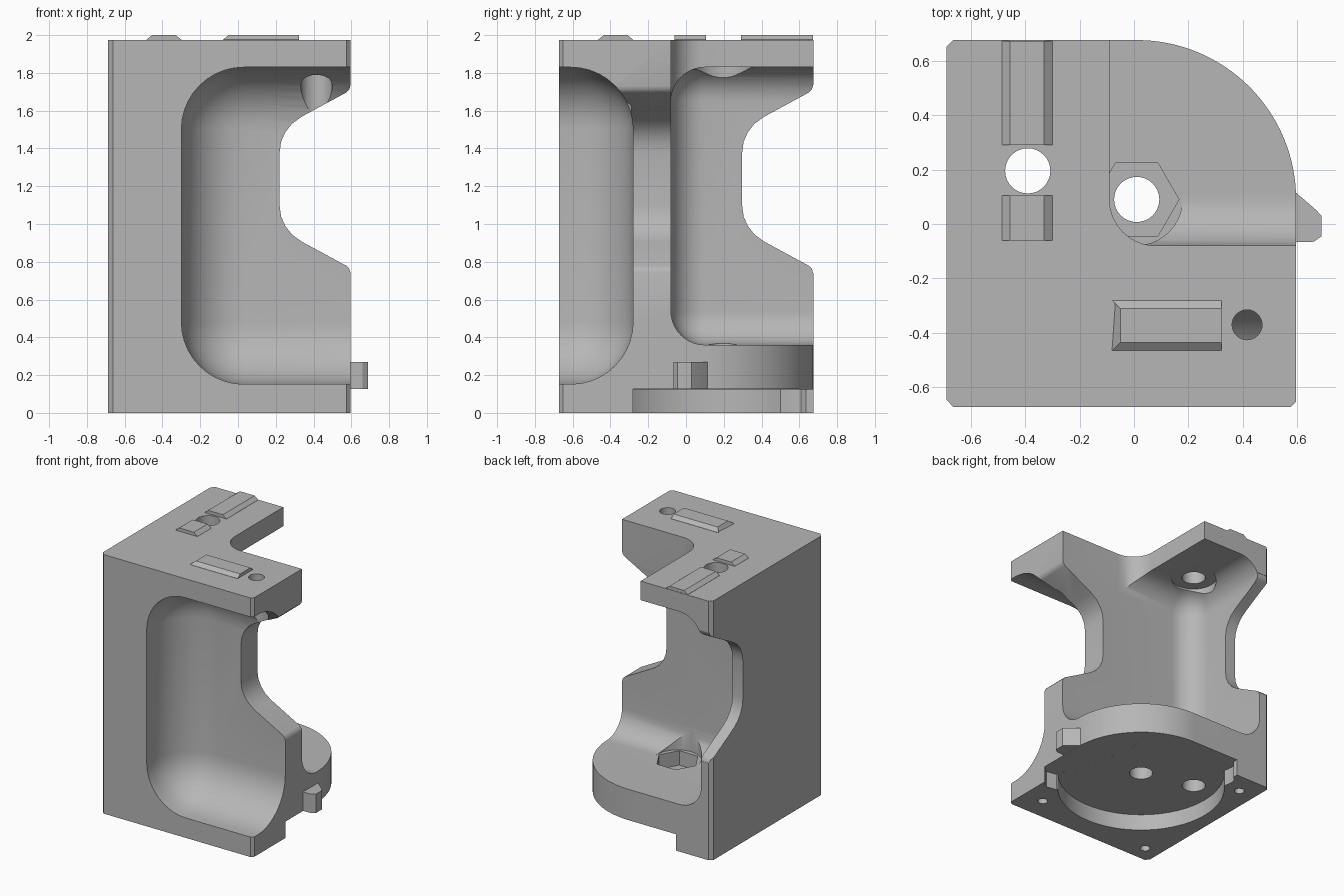
import bpy, bmesh, math
from mathutils import Vector

if "Cube" in bpy.data.objects:
    bpy.data.objects.remove(bpy.data.objects["Cube"])

grey = bpy.data.materials.new("light grey")
grey.diffuse_color = (0.47, 0.47, 0.47, 1)
grey.use_nodes = True
grey.node_tree.nodes["Principled BSDF"].inputs["Base Color"].default_value = grey.diffuse_color

CX, CY = 0.01, 0.09          # centre of the round base


def finish(bm, name):
    bmesh.ops.recalc_face_normals(bm, faces=bm.faces)
    me = bpy.data.meshes.new(name)
    bm.to_mesh(me)
    bm.free()
    me.materials.append(grey)
    ob = bpy.data.objects.new(name, me)
    bpy.context.collection.objects.link(ob)
    return ob


def prism(name, pts, lo, hi, axis="z"):
    place = {"x": lambda a, b, h: (h, a, b),
             "y": lambda a, b, h: (a, h, b),
             "z": lambda a, b, h: (a, b, h)}[axis]
    bm = bmesh.new()
    low = [bm.verts.new(place(a, b, lo)) for a, b in pts]
    top = [bm.verts.new(place(a, b, hi)) for a, b in pts]
    bm.faces.new(low)
    bm.faces.new(top)
    n = len(pts)
    for i in range(n):
        j = (i + 1) % n
        bm.faces.new((low[i], low[j], top[j], top[i]))
    return finish(bm, name)


def arc(cx, cy, r, a0, a1, n):
    return [(cx + r * math.cos(math.radians(a0 + (a1 - a0) * i / n)),
             cy + r * math.sin(math.radians(a0 + (a1 - a0) * i / n))) for i in range(n + 1)]


def cylinder(name, x, y, r, lo, hi, n=40, turn=0):
    return prism(name, arc(x, y, r, turn, turn + 360, n)[:-1], lo, hi)


def box(name, lo, hi, radius=0, rounded=None):
    """Box whose edges passing the 'rounded' rule get a fillet."""
    bm = bmesh.new()
    bmesh.ops.create_cube(bm, size=1)
    for v in bm.verts:
        v.co = Vector([lo[i] if v.co[i] < 0 else hi[i] for i in range(3)])
    if radius:
        es = [e for e in bm.edges if rounded((e.verts[0].co + e.verts[1].co) / 2)]
        bmesh.ops.bevel(bm, geom=es, offset=radius, segments=10, profile=0.5,
                        affect='EDGES', clamp_overlap=True)
    return finish(bm, name)


def boolean(ob, other, op='DIFFERENCE'):
    mod = ob.modifiers.new("bool", 'BOOLEAN')
    mod.operation = op
    mod.solver = 'EXACT'
    mod.object = other
    bpy.context.view_layer.objects.active = ob
    bpy.ops.object.modifier_apply(modifier=mod.name)
    bpy.data.objects.remove(other, do_unlink=True)


# main block: chamfered left corners, round back right corner
outline = [(-0.688, -0.645), (-0.663, -0.672), (0.575, -0.672), (0.595, -0.652)]
outline += arc(CX, CY, 0.585, 0, 90, 32)
outline += [(-0.663, 0.675), (-0.688, 0.65)]
body = prism("bracket_body", outline, 0, 1.975)

# locating tab on the right side of the base
tab = prism("side_tab", [(0.5, -0.07), (0.66, -0.065), (0.688, -0.045), (0.688, 0.03),
                         (0.67, 0.05), (0.595, 0.115), (0.5, 0.115)], 0.126, 0.27)
boolean(body, tab, 'UNION')

# front pocket with large fillets
boolean(body, box("front_pocket", (-0.3, -1.5, 0.152), (1.8, -0.28, 1.83), 0.33,
                  lambda c: (c.y > -0.3 and c.x < 1.7) or (c.x < -0.2 and abs(c.z - 0.99) > 0.5)))
# inner pocket between the two walls, above the round base
boolean(body, box("inner_pocket", (-0.6, -0.08, 0.36), (1.5, 1.6, 1.83), 0.18,
                  lambda c: (c.y < 0 and c.x < 1.4) or (c.x < -0.5 and c.y < 1.5)))
# open corner through the top plate
corner = [(1.2, -0.0795), (1.2, 1.2), (-0.09, 1.2)] + arc(0.08, 0.0905, 0.17, 180, 270, 10)
boolean(body, prism("top_corner", corner, 1.2, 2.3))

# waisted side profile: depth from the outer edge against height
half = [(-0.4, 0.72), (-0.001, 0.74), (0.006, 0.763), (0.02, 0.778), (0.26, 0.908),
        (0.31, 0.945), (0.345, 0.99), (0.367, 1.04), (0.375, 1.1)]
waist = half + [(d, 2.475 - z) for d, z in reversed(half)]
boolean(body, prism("right_waist", [(0.595 - d, z) for d, z in waist], -1.2, 1.2, "y"))
boolean(body, prism("back_waist", [(0.672 - d, z) for d, z in waist], -1.2, 1.2, "x"))

# round recess underneath, flared where it meets the outside
boolean(body, cylinder("recess", CX, CY, 0.592, -0.2, 0.125, 72))
boolean(body, prism("right_flare", [(0.46, -0.31), (0.54, -0.325), (0.57, -0.31),
                                    (0.585, -0.28), (0.9, -0.28), (0.9, 0.9), (0.3, 0.9),
                                    (0.3, 0.2)], -0.2, 0.1252))
boolean(body, prism("back_flare", [(-0.42, 0.5), (-0.43, 0.57), (-0.42, 0.61), (-0.39, 0.635),
                                   (-0.39, 0.9), (0.4, 0.9), (0.4, 0.5)], -0.2, 0.1248))

# flat seats, bolt holes and the nut pocket
cuts = [
    (CX, CY, 0.168, 0.3595, 0.75, 40, 0), (CX, CY, 0.155, 0.25, 0.5, 6, 0),
    (CX, CY, 0.083, -0.2, 0.6, 32, 0), (-0.39, 0.195, 0.16, 1.5, 1.832, 40, 0),
    (-0.39, 0.195, 0.083, -0.2, 2.3, 32, 0), (0.415, -0.37, 0.083, 1.45, 1.80, 32, 0),
    (0.415, -0.37, 0.055, 1.4, 2.3, 32, 0),
    (0.43, -0.5, 0.035, -0.2, 0.1, 20, 0), (-0.56, -0.545, 0.035, -0.2, 0.1, 20, 0),
    (-0.55, 0.51, 0.035, -0.2, 0.1, 20, 0),
]
for c in cuts:
    boolean(body, cylinder("hole", *c))

# raised keys on the top
T, B = 2.0, 1.96
key = [(-0.485, B), (-0.485, 1.976), (-0.455, T), (-0.33, T), (-0.3, 1.976), (-0.3, B)]
keys = [prism("back_key", key, 0.29, 0.672, "y"), prism("middle_key", key, -0.06, 0.105, "y")]
long_key = prism("front_key", [(-0.465, B), (-0.465, 1.976), (-0.435, T), (-0.31, T),
                               (-0.28, 1.976), (-0.28, B)], -0.08, 0.322, "x")
for v in long_key.data.vertices:          # sloped left end
    if v.co.x < 0 and v.co.z > 1.99:
        v.co.x += 0.03

for ob in [body, long_key] + keys:
    bpy.ops.object.select_all(action='DESELECT')
    ob.select_set(True)
    bpy.context.view_layer.objects.active = ob
    bpy.ops.object.shade_smooth_by_angle(angle=math.radians(30))
